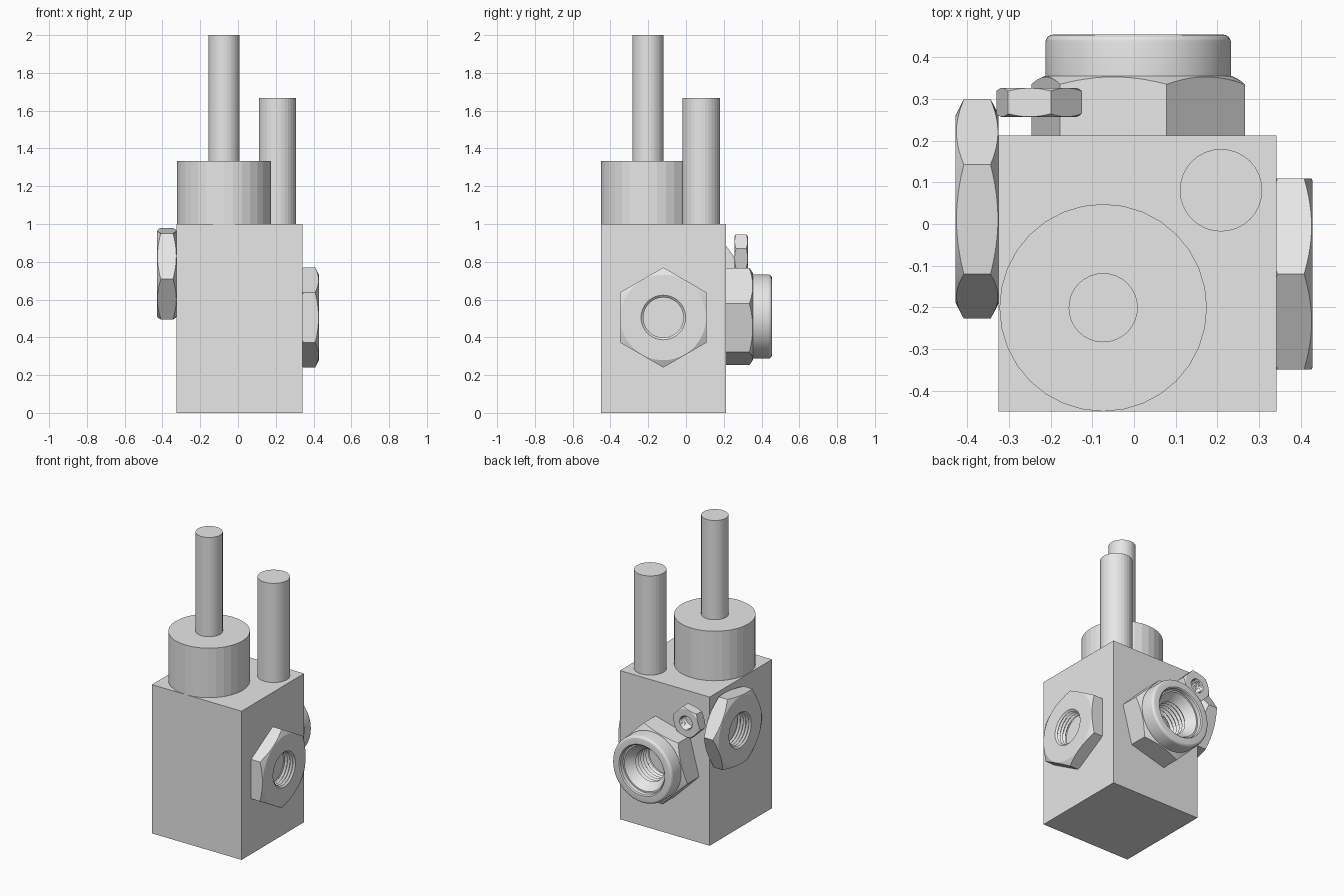
import bpy, bmesh, math
from mathutils import Vector

if "Cube" in bpy.data.objects:
    bpy.data.objects.remove(bpy.data.objects["Cube"])

grey = bpy.data.materials.new("plain grey")
grey.diffuse_color = (0.8, 0.8, 0.8, 1)
grey.use_nodes = True
grey.node_tree.nodes["Principled BSDF"].inputs["Base Color"].default_value = grey.diffuse_color

HEX_R = 0.265                              # nut corner radius
FLAT = HEX_R * math.cos(math.pi / 6)       # nut flat radius
FACE = FLAT * 0.985                        # circle where the chamfer starts
SEG = 72


def finish(name, bm, smooth=None):
    bmesh.ops.recalc_face_normals(bm, faces=bm.faces)
    me = bpy.data.meshes.new(name)
    bm.to_mesh(me)
    bm.free()
    me.materials.append(grey)
    if smooth:
        me.shade_smooth()
        me.set_sharp_from_angle(angle=math.radians(smooth))
    ob = bpy.data.objects.new(name, me)
    bpy.context.collection.objects.link(ob)
    return ob


def box(name, lo, hi):
    bm = bmesh.new()
    bmesh.ops.create_cube(bm, size=1)
    for v in bm.verts:
        v.co = Vector([a + (c + 0.5) * (b - a) for a, b, c in zip(lo, hi, v.co)])
    finish(name, bm)


def post(name, x, y, r, z0, z1):
    bm = bmesh.new()
    bmesh.ops.create_cone(bm, cap_ends=True, segments=32, radius1=r, radius2=r, depth=z1 - z0)
    bmesh.ops.translate(bm, verts=bm.verts, vec=(x, y, (z0 + z1) / 2))
    finish(name, bm)


def threads(h0, h1, turns):
    """Zigzag bore profile from h0 up to h1."""
    n = turns * 2
    return [(0.118 if i % 2 == 0 else 0.106, h0 + (h1 - h0) * i / n) for i in range(n + 1)]


def hex_sides(top, bottom):
    """Chamfered hexagon wall; the string marks the chamfer direction."""
    return [(FACE, top), ("top", top), ("bottom", bottom), (FACE, bottom)]


def nut(name, profile, base, u, v, w, turn, scale=1.0):
    """Sweep a closed profile round axis w; hexagon rings follow the six flats."""
    bm = bmesh.new()
    base, u, v, w = map(Vector, (base, u, v, w))
    rings = []
    for r, h in profile:
        ring = []
        for i in range(SEG):
            a = 2 * math.pi * i / SEG
            rad, height = r, h
            if isinstance(r, str):
                rad = FLAT / math.cos(a % (math.pi / 3) - math.pi / 6)
                drop = (rad - FACE) * 0.5
                height = h - drop if r == "top" else h + drop
            b = a + math.radians(turn)
            ring.append(bm.verts.new(base + scale * (
                u * rad * math.cos(b) + v * rad * math.sin(b) + w * height)))
        rings.append(ring)
    for k, ring in enumerate(rings):
        nxt = rings[(k + 1) % len(rings)]
        for i in range(SEG):
            j = (i + 1) % SEG
            bm.faces.new((ring[i], ring[j], nxt[j], nxt[i]))
    finish(name, bm, 20)


# Block and the posts on top
box("body_block", (-0.325, -0.45, 0), (0.342, 0.213, 1))
post("wide_collar", -0.074, -0.201, 0.249, 1, 1.333)
post("tall_shaft", -0.074, -0.201, 0.083, 1.333, 2)
post("short_post", 0.209, 0.081, 0.099, 1, 1.667)

# Thin hexagon nuts on both sides
X, Y, Z = (1, 0, 0), (0, 1, 0), (0, 0, 1)
thin = threads(0, 0.103, 5) + hex_sides(0.103, 0)
nut("right_nut", thin, (0.325, -0.12, 0.505), Y, Z, X, 30)
nut("left_nut", thin, (-0.325, 0.036, 0.737), Y, Z, (-1, 0, 0), 6.2)

# Small loose nut behind the block
small = threads(0, 0.175, 6) + hex_sides(0.175, 0)
nut("small_nut", small, (-0.228, 0.257, 0.843), X, Z, Y, 14.5, 0.4)

# Lock nut with a rounded collar on the back
lock = threads(0, 0.19, 7)
lock += [(0.15, 0.235), (0.16, 0.235), (0.163, 0.258), (0.17, 0.265), (0.203, 0.265)]
lock += [(0.203 + 0.02 * math.sin(t), 0.245 + 0.02 * math.cos(t))
         for t in (math.pi / 8 * k for k in range(1, 5))]
lock += [(0.223, 0.165)] + hex_sides(0.165, 0)
nut("lock_nut", lock, (0.01, 0.19, 0.51), X, Z, Y, 15)
